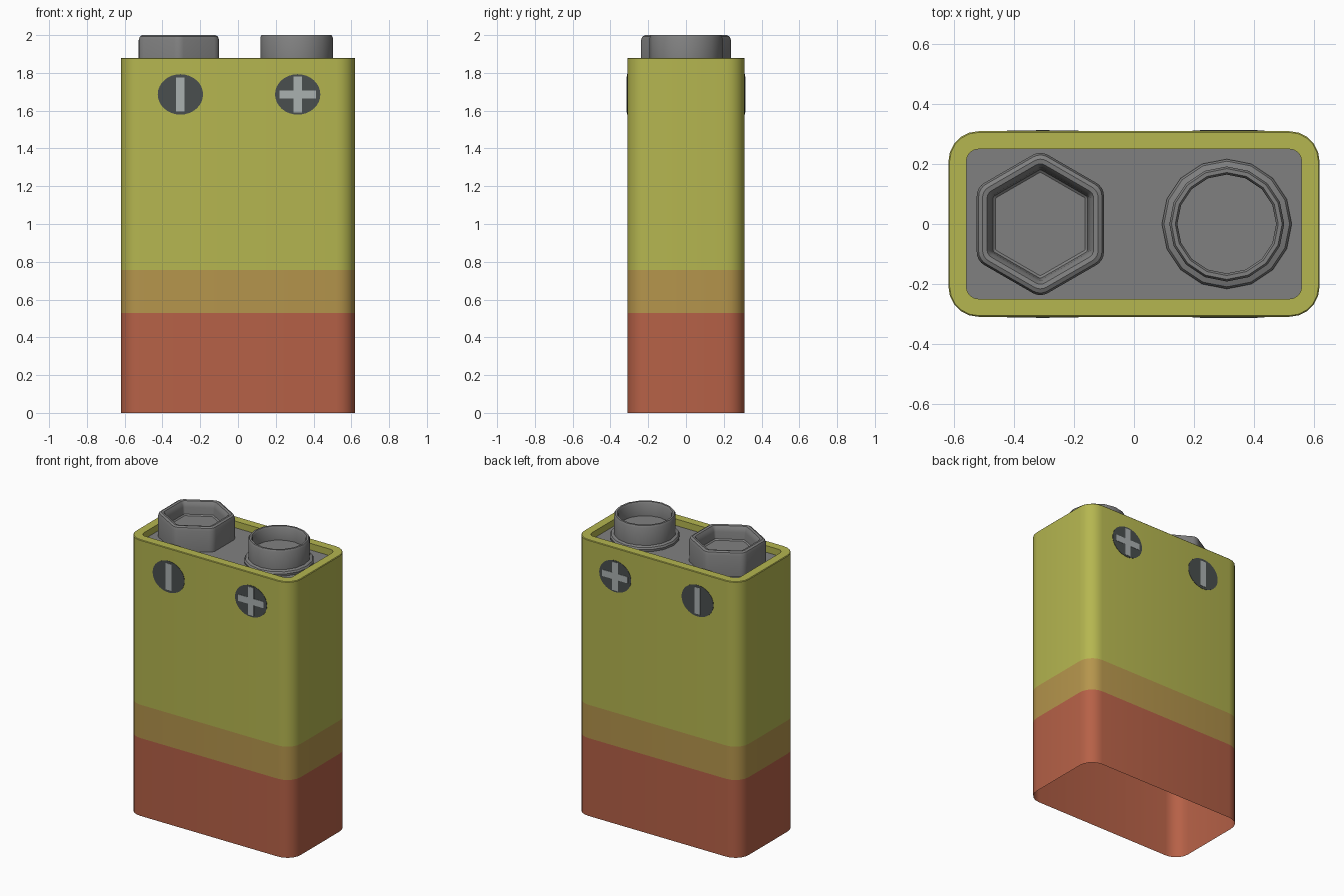
import bpy, bmesh, math
from math import cos, sin, pi

if "Cube" in bpy.data.objects:
    bpy.data.objects.remove(bpy.data.objects["Cube"])


def material(name, r, g, b):
    lin = [((c / 255 + 0.055) / 1.055) ** 2.4 for c in (r, g, b)]
    m = bpy.data.materials.new(name)
    m.diffuse_color = (*lin, 1)
    m.use_nodes = True
    m.node_tree.nodes["Principled BSDF"].inputs["Base Color"].default_value = m.diffuse_color
    return m


RED = material("red", 182, 97, 71)
ORANGE = material("orange brown", 181, 149, 76)
YELLOW = material("olive yellow", 181, 182, 80)
GREY = material("metal grey", 128, 128, 128)
DARK = material("dark badge", 74, 79, 78)
LIGHT = material("light symbol", 170, 177, 176)


def finish(name, bm, mats):
    me = bpy.data.meshes.new(name)
    bm.to_mesh(me)
    bm.free()
    for m in mats:
        me.materials.append(m)
    ob = bpy.data.objects.new(name, me)
    bpy.context.collection.objects.link(ob)
    me.shade_smooth()
    me.set_sharp_from_angle(angle=math.radians(35))
    return ob


def rect_ring(hx, hy, r, z, n=5):
    """Rounded rectangle, counter-clockwise."""
    pts = []
    for k, (sx, sy) in enumerate([(1, 1), (-1, 1), (-1, -1), (1, -1)]):
        for i in range(n + 1):
            a = (k + i / n) * pi / 2
            pts.append((sx * (hx - r) + r * cos(a), sy * (hy - r) + r * sin(a), z))
    return pts


def hex_ring(cx, apothem, r, z, n=4):
    """Hexagon with rounded corners, points along y."""
    pts = []
    d = (apothem - r) / cos(pi / 6)
    for k in range(6):
        a = pi / 6 + k * pi / 3
        for i in range(n + 1):
            b = a + (i / n - 0.5) * pi / 3
            pts.append((cx + d * cos(a) + r * cos(b), d * sin(a) + r * sin(b), z))
    return pts


def round_ring(cx, r, z, n=16):
    return [(cx + r * cos(2 * pi * i / n), r * sin(2 * pi * i / n), z) for i in range(n)]


def loft(name, rings, mats, band=None, cap=True):
    """Skin rings from bottom outside to top inside; band gives material per strip."""
    bm = bmesh.new()
    vs = [[bm.verts.new(p) for p in ring] for ring in rings]
    n = len(vs[0])
    for k in range(len(vs) - 1):
        for i in range(n):
            j = (i + 1) % n
            f = bm.faces.new((vs[k][i], vs[k][j], vs[k + 1][j], vs[k + 1][i]))
            f.material_index = band[k] if band else 0
    if cap:
        bm.faces.new(vs[-1])
    return finish(name, bm, mats)


# Wrapper: open-bottomed shell in three colour bands with a rolled-in top rim
HX, HY, FLOOR = 0.62, 0.31, 1.835
loft("casing", [
    rect_ring(HX, HY, 0.1, 0), rect_ring(HX, HY, 0.1, 0.53),
    rect_ring(HX, HY, 0.1, 0.757), rect_ring(HX, HY, 0.1, 1.876),
    rect_ring(HX - 0.004, HY - 0.004, 0.096, 1.88),
    rect_ring(HX - 0.06, HY - 0.06, 0.04, 1.88),
    rect_ring(HX - 0.06, HY - 0.06, 0.04, FLOOR)],
    [RED, ORANGE, YELLOW], [0, 1, 2, 2, 2, 2], cap=False)

# Recessed top plate
loft("top_plate", [rect_ring(HX - 0.06, HY - 0.06, 0.04, FLOOR)], [GREY])

# Hexagonal negative terminal
hex_profile = [(0.2125, FLOOR, 0.05), (0.2125, 1.975, 0.05), (0.206, 1.993, 0.047),
               (0.193, 2.0, 0.04), (0.178, 1.997, 0.03), (0.167, 1.98, 0.02),
               (0.163, 1.96, 0.015), (0.158, 1.915, 0.012), (0.15, 1.908, 0.01)]
loft("negative_terminal", [hex_ring(-0.313, a, r, z) for a, z, r in hex_profile], [GREY])

# Round positive terminal with base flange
round_profile = [(0.215, FLOOR), (0.217, 1.85), (0.21, 1.862), (0.192, 1.868),
                 (0.192, 1.988), (0.185, 2.0), (0.172, 2.0), (0.165, 1.99), (0.165, 1.905)]
loft("positive_terminal", [round_ring(0.31, r, z) for r, z in round_profile], [GREY])


def plate(name, pts, side, out, mat):
    """Thin plate from an x-z outline on the front (-1) or back (+1)."""
    bm = bmesh.new()
    f = bm.faces.new([bm.verts.new((x, side * (HY - 0.002), z)) for x, z in pts])
    ext = bmesh.ops.extrude_face_region(bm, geom=[f])["geom"]
    for v in ext:
        if isinstance(v, bmesh.types.BMVert):
            v.co.y = side * (HY + out)
    bmesh.ops.recalc_face_normals(bm, faces=bm.faces[:])
    finish(name, bm, [mat])


# Polarity badges on front and back
W, L, ZC = 0.022, 0.09, 1.686
bar = [(-W, -L), (W, -L), (W, L), (-W, L)]
cross = []
for k in range(4):
    for x, z in [(L + 0.006, -W), (L + 0.006, W), (W, W)]:
        c, s = round(cos(k * pi / 2)), round(sin(k * pi / 2))
        cross.append((x * c - z * s, x * s + z * c))
disc = [(0.12 * cos(i * pi / 16), 0.107 * sin(i * pi / 16)) for i in range(32)]
for side, where in ((-1, "front"), (1, "back")):
    for cx, sign, shape in ((-0.305, "minus", bar), (0.316, "plus", cross)):
        plate(f"{where}_{sign}_badge", [(cx + x, ZC + z) for x, z in disc], side, 0.002, DARK)
        plate(f"{where}_{sign}_symbol", [(cx + x, ZC + z) for x, z in shape], side, 0.004, LIGHT)
